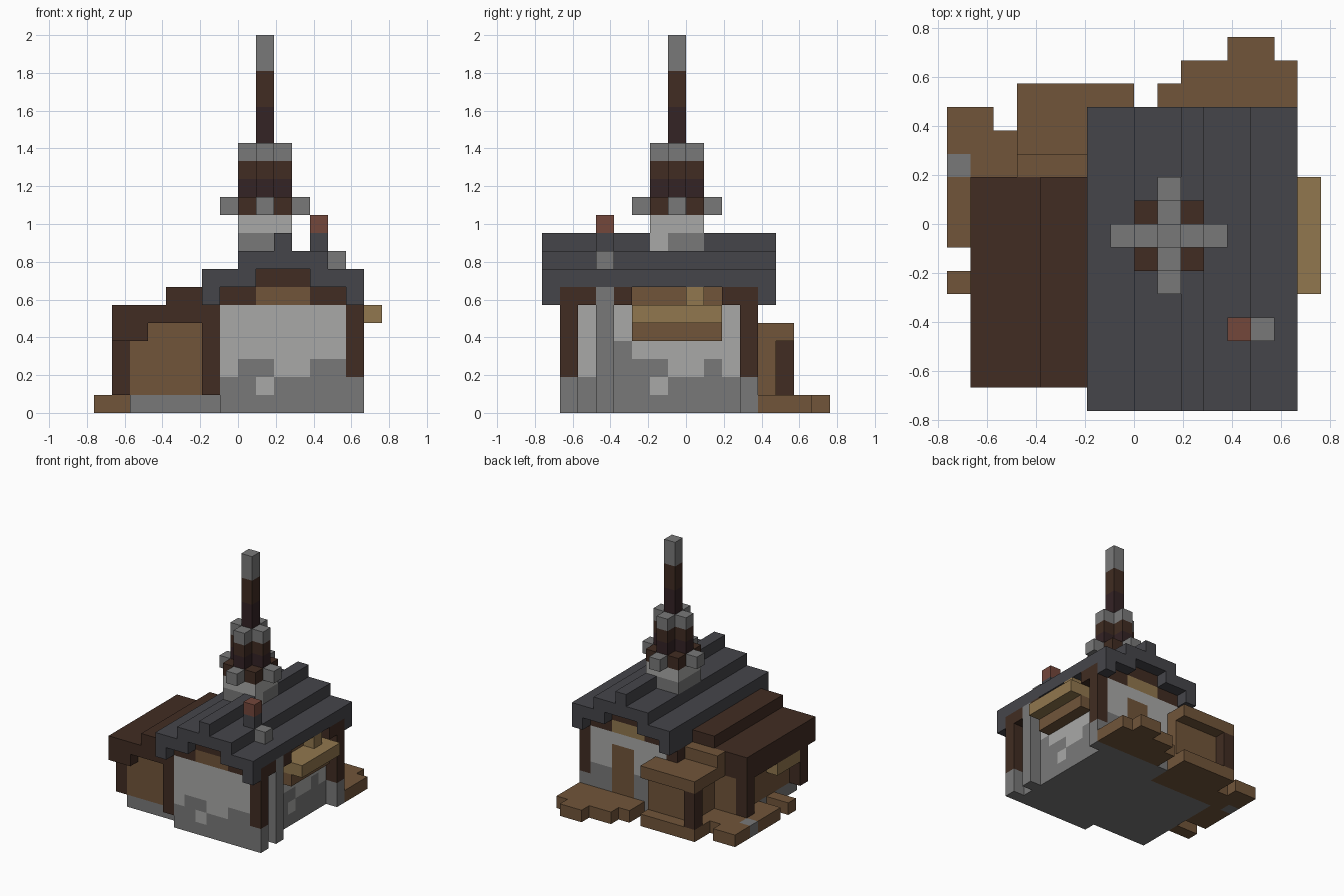
import bpy
import bmesh
from mathutils import Vector

cube = bpy.data.objects.get("Cube")
if cube:
    bpy.data.objects.remove(cube, do_unlink=True)

U = 2 / 21  # edge of one block


def linear(v):
    v /= 255
    return v / 12.92 if v <= 0.04045 else ((v + 0.055) / 1.055) ** 2.4


def material(name, r, g, b):
    mat = bpy.data.materials.new(name)
    mat.use_nodes = True
    colour = (linear(r), linear(g), linear(b), 1)
    mat.diffuse_color = colour
    mat.node_tree.nodes["Principled BSDF"].inputs["Base Color"].default_value = colour
    return mat


MATS = {
    "plaster": material("pale plaster", 169, 169, 167),
    "stone": material("grey stone", 121, 121, 121),
    "timber": material("dark timber", 65, 44, 34),
    "char": material("blackened timber", 52, 35, 37),
    "wood": material("brown wood", 113, 85, 58),
    "tan": material("tan wood", 145, 119, 78),
    "slate": material("slate", 69, 69, 74),
    "brick": material("red brick", 116, 71, 59),
}
KEYS = list(MATS)
grid = {}


def fill(part, mat, x, y, z):
    """Fill a range of blocks; later fills replace earlier ones."""
    for i in range(*x):
        for j in range(*y):
            for k in range(*z):
                grid[i, j, k] = (part, mat)


def clear(x, y, z):
    for i in range(*x):
        for j in range(*y):
            for k in range(*z):
                grid.pop((i, j, k), None)


# House walls and stone footing
fill("house_walls", "plaster", (-1, 6), (-7, 4), (2, 7))
fill("house_walls", "stone", (-1, 6), (-7, 4), (0, 2))
for a in (0, 4):
    fill("house_walls", "stone", (a, a + 2), (-7, -6), (2, 3))
    fill("house_walls", "stone", (a, a + 2), (3, 4), (2, 3))
fill("house_walls", "plaster", (1, 2), (-7, -6), (1, 2))
fill("house_walls", "stone", (5, 6), (-4, -3), (0, 4))
fill("house_walls", "stone", (5, 6), (-3, -1), (2, 3))
fill("house_walls", "stone", (5, 6), (1, 2), (2, 3))
fill("house_walls", "plaster", (5, 6), (-2, -1), (1, 2))

# Timber frame: corner posts, side beam and gables
for y in (-7, 3):
    fill("house_frame", "stone", (6, 7), (y, y + 1), (0, 2))
    fill("house_frame", "timber", (6, 7), (y, y + 1), (2, 7))
    fill("house_frame", "timber", (-2, -1), (y, y + 1), (1, 6))
fill("house_frame", "timber", (6, 7), (-7, 4), (6, 7))
fill("house_frame", "timber", (-1, 6), (-7, 4), (6, 7))
fill("house_frame", "timber", (1, 4), (-7, 4), (7, 8))
fill("gable_windows", "wood", (1, 4), (-7, -6), (6, 7))
fill("gable_windows", "tan", (1, 4), (3, 4), (6, 7))
fill("back_door", "wood", (2, 4), (3, 4), (1, 5))

# Side window with awning
clear((6, 7), (-3, 2), (6, 7))
fill("side_window", "wood", (5, 6), (-3, 2), (6, 7))
fill("side_window", "wood", (6, 7), (-3, 2), (4, 5))
fill("side_awning", "tan", (6, 8), (-3, 2), (5, 6))
fill("side_awning", "tan", (6, 7), (0, 1), (6, 7))

# Stepped main roof
for x in ((-2, 1), (4, 7)):
    fill("main_roof", "slate", x, (-8, 5), (7, 8))
for x in ((-2, -1), (6, 7)):
    for y in (-8, 4):
        fill("main_roof", "slate", x, (y, y + 1), (6, 8))
fill("main_roof", "slate", (-2, -1), (-8, 5), (6, 7))
fill("main_roof", "slate", (0, 5), (-8, 5), (8, 9))
fill("main_roof", "slate", (2, 3), (-8, 5), (9, 10))

# Chimney
fill("chimney", "stone", (6, 7), (-5, -4), (0, 7))
fill("chimney", "stone", (5, 6), (-5, -4), (8, 9))
fill("chimney", "slate", (4, 5), (-5, -4), (9, 10))
fill("chimney", "brick", (4, 5), (-5, -4), (10, 11))

# Tower: base, stone-tipped collar, cross-shaped shaft and spire
fill("tower_base", "plaster", (0, 3), (-2, 1), (9, 11))
fill("tower_base", "stone", (0, 2), (-2, -1), (9, 10))
fill("tower_base", "stone", (0, 3), (-1, 1), (9, 10))
fill("tower_collar", "stone", (-1, 4), (-1, 0), (11, 12))
fill("tower_collar", "stone", (1, 2), (-3, 2), (11, 12))
fill("tower_collar", "timber", (0, 3), (-2, 1), (11, 12))
for z, mat in ((12, "char"), (13, "timber"), (14, "stone")):
    fill("tower_shaft", mat, (0, 3), (-1, 0), (z, z + 1))
    fill("tower_shaft", mat, (1, 2), (-2, 1), (z, z + 1))
for z, mat in ((15, "char"), (17, "timber"), (19, "stone")):
    fill("spire", mat, (1, 2), (-1, 0), (z, z + 2))

# Annex: base, walls, posts, side shelf and roof
fill("annex_base", "stone", (-6, -1), (-6, 2), (0, 1))
fill("annex_walls", "wood", (-6, -1), (-6, 2), (1, 5))
for y in (-6, 1):
    fill("annex_posts", "timber", (-7, -6), (y, y + 1), (1, 4))
fill("annex_shelf", "tan", (-7, -6), (-5, -2), (3, 4))
fill("annex_roof", "timber", (-7, -5), (-7, 2), (4, 5))
fill("annex_roof", "timber", (-7, -2), (-7, 2), (5, 6))
fill("annex_roof", "timber", (-4, -2), (-7, 2), (6, 7))

# Back porch
fill("porch_walls", "wood", (-4, 0), (2, 5), (1, 4))
fill("porch_floor", "wood", (-5, 0), (2, 6), (0, 1))
fill("porch_roof", "wood", (-5, 0), (2, 6), (4, 5))
fill("porch_roof", "wood", (-5, -2), (2, 3), (5, 6))
fill("porch_post", "timber", (-5, -4), (5, 6), (1, 4))
fill("house_walls", "plaster", (-1, 0), (3, 4), (2, 4))

# Earth patches around the house
for x, y in (((1, 7), (4, 6)), ((2, 7), (6, 7)), ((4, 6), (7, 8))):
    fill("back_ground", "wood", x, y, (0, 1))
for x, y in (((-8, -6), (-1, 5)), ((-6, -5), (2, 4)), ((-8, -6), (-3, -2))):
    fill("side_ground", "wood", x, y, (0, 1))
fill("side_ground", "stone", (-8, -7), (2, 3), (0, 1))


def build(part):
    """Skin the outer faces of one part and merge flat areas."""
    bm = bmesh.new()
    for cell, (name, mat) in grid.items():
        if name != part:
            continue
        centre = Vector(cell) + Vector((0.5, 0.5, 0.5))
        for axis in range(3):
            for side in (-1, 1):
                n = Vector((0, 0, 0))
                n[axis] = side
                if tuple(int(c + d) for c, d in zip(cell, n)) in grid:
                    continue
                a = Vector((0, 0, 0))
                a[(axis + 1) % 3] = 0.5
                b = n.cross(a)
                mid = centre + n / 2
                corners = (mid - a - b, mid + a - b, mid + a + b, mid - a + b)
                face = bm.faces.new([bm.verts.new(c * U) for c in corners])
                face.material_index = KEYS.index(mat)
    bmesh.ops.remove_doubles(bm, verts=bm.verts, dist=0.001)
    bmesh.ops.dissolve_limit(bm, angle_limit=0.01, verts=bm.verts,
                             edges=bm.edges, delimit={'MATERIAL'})
    mesh = bpy.data.meshes.new(part)
    for key in KEYS:
        mesh.materials.append(MATS[key])
    bm.to_mesh(mesh)
    bm.free()
    bpy.context.collection.objects.link(bpy.data.objects.new(part, mesh))


for part in sorted({name for name, _ in grid.values()}):
    build(part)
